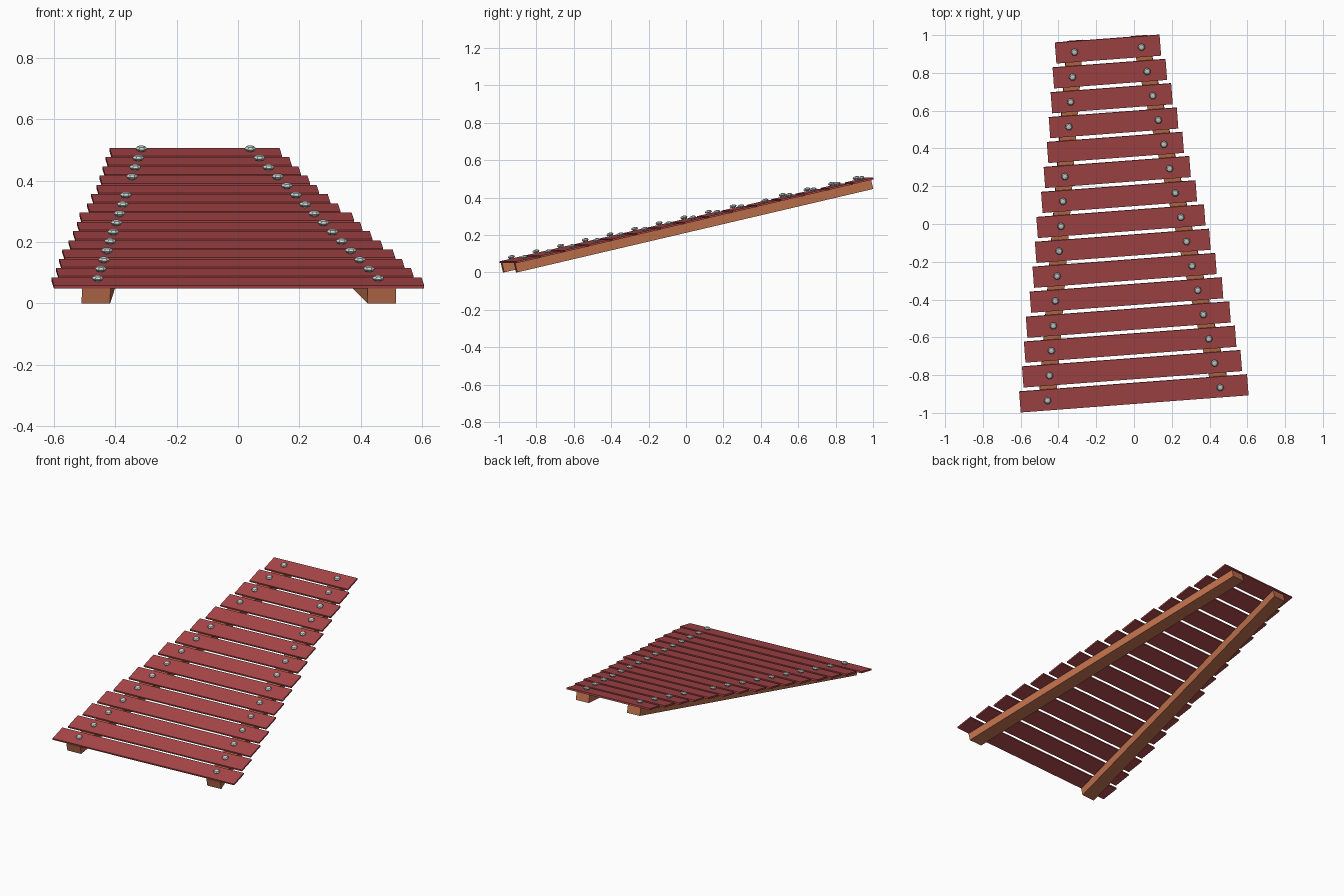
import bpy, bmesh, math
from mathutils import Matrix, Vector

if "Cube" in bpy.data.objects:
    bpy.data.objects.remove(bpy.data.objects["Cube"])

# Local frame: x across the bars, y up the slope, z out of the bar plane
FRAME = (Matrix.Rotation(math.radians(4.3), 4, 'Z')
         @ Matrix.Translation((-0.068, -0.938, 0))
         @ Matrix.Rotation(math.radians(13.0), 4, 'X'))
RAIL_H, BAR_T, BAR_D = 0.05, 0.010, 0.113
RAIL_LEN = 1.982
LENGTHS = [1.21, 1.16, 1.12, 1.08, 1.02, 0.97, 0.925, 0.89,
           0.82, 0.773, 0.72, 0.68, 0.64, 0.60, 0.556]


def material(name, rgb):
    m = bpy.data.materials.new(name)
    m.diffuse_color = (*rgb, 1)
    m.use_nodes = True
    m.node_tree.nodes["Principled BSDF"].inputs["Base Color"].default_value = m.diffuse_color
    return m


RED = material("red_bar", (0.413, 0.065, 0.069))
WOOD = material("brown_wood", (0.515, 0.162, 0.072))
METAL = material("pale_metal", (0.578, 0.645, 0.630))


def finish(name, bm, mat):
    bmesh.ops.recalc_face_normals(bm, faces=bm.faces)
    bm.transform(FRAME)
    me = bpy.data.meshes.new(name)
    bm.to_mesh(me)
    bm.free()
    me.materials.append(mat)
    ob = bpy.data.objects.new(name, me)
    bpy.context.collection.objects.link(ob)


def half_spread(s):
    """Distance of the rail centre line from the middle axis."""
    return 0.467 - 0.1495 * s


def box(name, size, centre, mat):
    bm = bmesh.new()
    bmesh.ops.create_cube(bm, size=1)
    bm.transform(Matrix.Translation(centre) @ Matrix.Diagonal((*size, 1)))
    finish(name, bm, mat)


def rail(name, side):
    bm = bmesh.new()
    bmesh.ops.create_cube(bm, size=1)
    for v in bm.verts:
        back = v.co.y > 0
        s = RAIL_LEN if back else 0.0
        width = 0.086 if back else 0.093
        v.co = Vector((side * half_spread(s) + v.co.x * width, s,
                       (v.co.z + 0.5) * RAIL_H))
    finish(name, bm, WOOD)


def bolt(name, x, s):
    top = RAIL_H + BAR_T
    bm = bmesh.new()
    # flattened low-poly head
    bmesh.ops.create_uvsphere(
        bm, u_segments=7, v_segments=4, radius=1,
        matrix=Matrix.Translation((x, s, top + 0.011))
        @ Matrix.Diagonal((0.020, 0.020, 0.010, 1)))
    # short shank through the bar
    bmesh.ops.create_cone(
        bm, cap_ends=True, segments=6, radius1=0.007, radius2=0.007, depth=0.025,
        matrix=Matrix.Translation((x, s, top - 0.002)))
    finish(name, bm, METAL)


# Two converging support rails
rail("left_rail", -1)
rail("right_rail", 1)

# Bars with a bolt over each rail (one bolt is missing)
for i, length in enumerate(LENGTHS):
    s = 0.058 + 0.134 * i
    box(f"bar_{i + 1}", (length, BAR_D, BAR_T), (0, s, RAIL_H + BAR_T / 2), RED)
    for side, label in ((-1, "left"), (1, "right")):
        if (i, side) != (10, -1):
            bolt(f"{label}_bolt_{i + 1}", side * half_spread(s), s)
